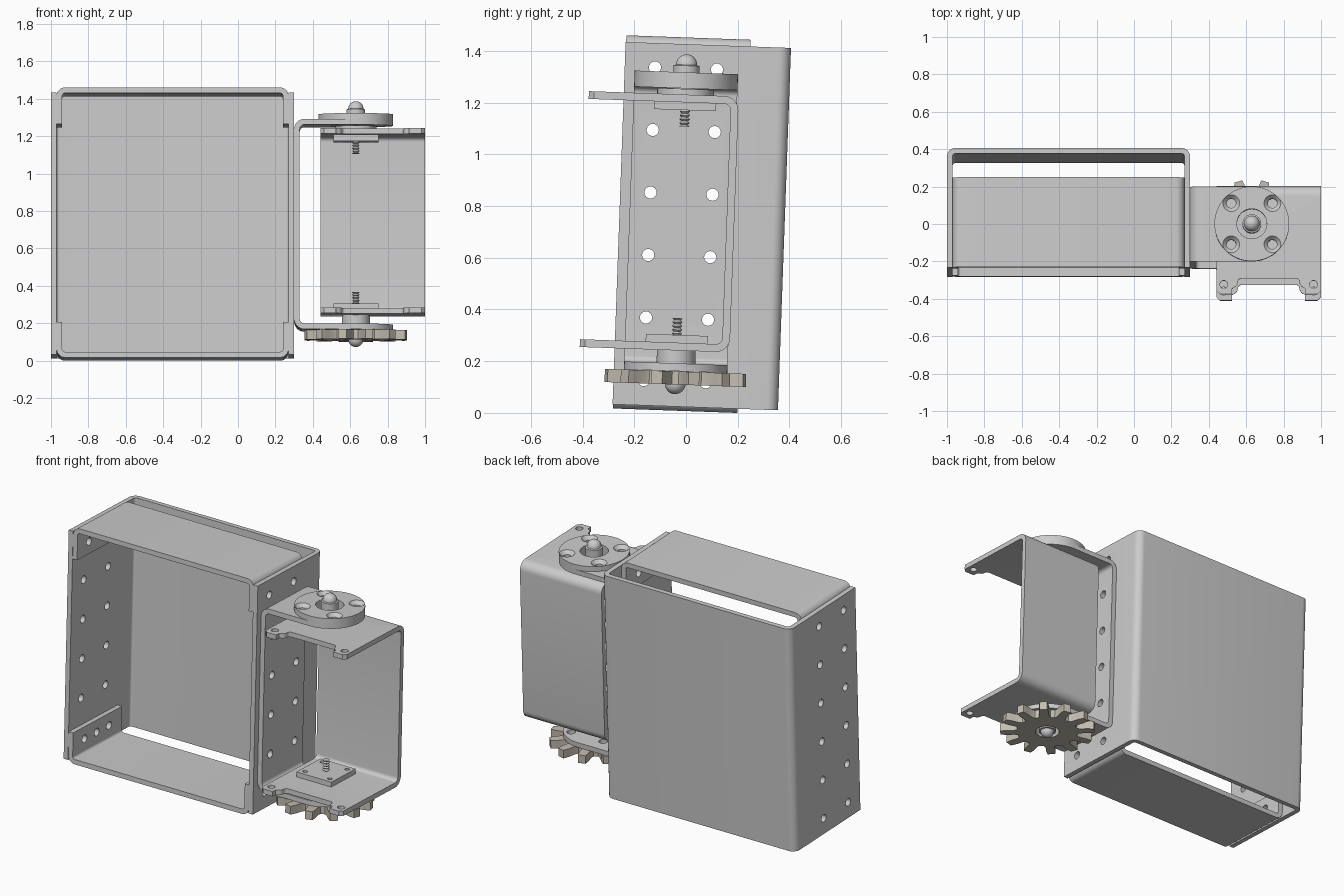
import bpy, bmesh
from math import pi, cos, sin, radians
from mathutils import Matrix, Vector

if "Cube" in bpy.data.objects:
    bpy.data.objects.remove(bpy.data.objects["Cube"])

TILT = -0.036          # whole assembly leans back slightly
AX, AY = 0.63, -0.046  # hinge axis
parts = []


def finish(name, bm, part=True):
    bmesh.ops.recalc_face_normals(bm, faces=bm.faces)
    me = bpy.data.meshes.new(name)
    bm.to_mesh(me)
    bm.free()
    ob = bpy.data.objects.new(name, me)
    bpy.context.collection.objects.link(ob)
    if part:
        parts.append(ob)
    return ob


def prism(name, outlines, axis, lo, hi, part=True):
    """Extrude 2D outlines along an axis."""
    place = {'x': lambda p, h: (h, p[0], p[1]),
             'y': lambda p, h: (p[0], h, p[1]),
             'z': lambda p, h: (p[0], p[1], h)}[axis]
    bm = bmesh.new()
    for pts in outlines:
        a = [bm.verts.new(place(p, lo)) for p in pts]
        b = [bm.verts.new(place(p, hi)) for p in pts]
        bm.faces.new(a)
        bm.faces.new(b[::-1])
        for i in range(len(pts)):
            j = (i + 1) % len(pts)
            bm.faces.new((a[i], b[i], b[j], a[j]))
    return finish(name, bm, part)


def arc(cx, cy, r, a0, a1, n):
    return [(cx + r * cos(radians(a0 + (a1 - a0) * i / n)),
             cy + r * sin(radians(a0 + (a1 - a0) * i / n))) for i in range(n + 1)]


def circle(cx, cy, r, n=24):
    return arc(cx, cy, r, 0, 360, n)[:-1]


def channel(a0, a1, b0, b1, R, t=0.03, swap=False):
    """U section: base at b0 from a0 to a1, legs reaching b1, rounded bends."""
    w, d, s = a1 - a0, abs(b1 - b0), (1 if b1 > b0 else -1)
    pts = [(0, d)] + arc(R, R, R, 180, 270, 8) + arc(w - R, R, R, 270, 360, 8) + [(w, d), (w - t, d)]
    pts += arc(w - R, R, R - t, 360, 270, 8) + arc(R, R, R - t, 270, 180, 8) + [(t, d)]
    pts = [(a0 + x, b0 + s * y) for x, y in pts]
    return [(y, x) for x, y in pts] if swap else pts


def lathe(name, profile, closed=False, steps=48, part=True, c=(AX, AY)):
    """Spin an (r, z) profile about a vertical axis."""
    bm = bmesh.new()
    vs = [bm.verts.new((c[0] + r, c[1], z)) for r, z in profile]
    es = [bm.edges.new(e) for e in zip(vs, vs[1:])]
    if closed:
        es.append(bm.edges.new((vs[-1], vs[0])))
    bmesh.ops.spin(bm, geom=vs + es, cent=(c[0], c[1], 0), axis=(0, 0, 1),
                   angle=2 * pi, steps=steps)
    bmesh.ops.remove_doubles(bm, verts=bm.verts, dist=1e-5)
    return finish(name, bm, part)


def boolean(ob, cutter, op='DIFFERENCE'):
    m = ob.modifiers.new('cut', 'BOOLEAN')
    m.object, m.operation, m.solver = cutter, op, 'EXACT'
    bpy.context.view_layer.objects.active = ob
    bpy.ops.object.modifier_apply(modifier=m.name)


def drop(*obs):
    for ob in obs:
        bpy.data.objects.remove(ob, do_unlink=True)


# Hole cutters through the side walls
rows = [0.121 + 0.242 * i for i in range(6)]
wall_holes = prism('wall_holes', [circle(y, z, 0.0235) for y in (-0.168, 0.072) for z in rows],
                   'x', -1.1, 0.4, False)
mid_holes = prism('mid_holes', [circle(-0.048, z, 0.0235) for z in (rows[0], rows[-1])],
                  'x', -1.1, 0.4, False)

# Large back shell and the two inner end channels
shell = prism('back_shell', [channel(-1.0, 0.3, 0.355, -0.285, 0.045)], 'z', 0.023, 1.425)
top = prism('top_channel', [channel(-0.97, 0.27, 1.451, 1.255, 0.045)], 'y', -0.283, 0.198)
bottom = prism('bottom_channel', [channel(-0.97, 0.27, 0.007, 0.196, 0.045)], 'y', -0.283, 0.198)
for ob in (shell, top, bottom):
    boolean(ob, wall_holes)
for ob in (top, bottom):
    boolean(ob, mid_holes)

# Hinge bracket with round-ended arms
hinge = prism('hinge_bracket', [channel(0.16, 1.284, 0.3, 0.9, 0.055, swap=True)], 'y', AY - 0.2, AY + 0.2)
stadium = prism('stadium', [[(0.2, AY + 0.2), (0.2, AY - 0.2)] + arc(AX, AY, 0.2, -90, 90, 32)],
                'z', -0.5, 2, False)
boolean(hinge, stadium, 'INTERSECT')
boolean(hinge, wall_holes)
corners = [(AX + i * 0.11, AY + j * 0.11) for i in (-1, 1) for j in (-1, 1)]
arm_holes = prism('arm_holes', [circle(x, y, 0.025) for x, y in corners] + [circle(AX, AY, 0.08, 48)],
                  'z', -0.5, 2, False)
boolean(hinge, arm_holes)

# Swinging bracket with notched mounting tabs
swing = prism('swing_bracket', [channel(0.24, 1.23, 0.16, -0.42, 0.055, swap=True)], 'x', 0.44, 1.0)
x0, x1, yt, yn = 0.44, 1.0, -0.42, -0.355
left = [(x0, 0.3), (x0, yt + 0.02), (x0 + 0.02, yt), (x0 + 0.085, yt), (x0 + 0.085, -0.39)]
left += arc(x0 + 0.085, yn, 0.03, -90, 0, 6)[1:-1]
left += [(x0 + 0.115, yn + 0.002)]
left = left[:-1] + arc(x0 + 0.135, yn, 0.02, 180, 90, 6)
right = [(x0 + x1 - x, y) for x, y in reversed(left)]
outline = prism('outline', [left + right], 'z', -0.5, 2, False)
boolean(swing, outline, 'INTERSECT')
tab_holes = prism('tab_holes', [circle(x, -0.368, 0.021) for x in (0.48, 0.96)], 'z', -0.5, 2, False)
boolean(swing, tab_holes)

# Top disc with countersunk holes
disc = lathe('top_disc', [(0.08, 1.284), (0.2, 1.284), (0.2, 1.316), (0.08, 1.316)], True, 64)
for c in corners:
    sink = lathe('sink', [(0, 1.27), (0.025, 1.27), (0.025, 1.295), (0.045, 1.3161), (0.045, 1.33), (0, 1.33)],
                 steps=24, part=False, c=c)
    boolean(disc, sink)
    drop(sink)

# Hubs, pads, domed pins and threaded ends
lathe('top_hub', [(0, 1.23), (0.11, 1.23), (0.11, 1.252), (0, 1.252)])
lathe('bottom_hub', [(0, 0.24), (0.075, 0.24), (0.075, 0.19), (0, 0.19)])


def dome(r, z, s):
    return [(r * cos(i * pi / 16), z + s * r * sin(i * pi / 16)) for i in range(8)] + [(0, z + s * r)]


lathe('top_pin', [(0, 1.25), (0.05, 1.25), (0.05, 1.342)] + dome(0.041, 1.345, 1))
lathe('bottom_pin', [(0, 0.2), (0.05, 0.2), (0.05, 0.112)] + dome(0.04, 0.111, -1))
for name, z, s in (('top', 1.2, -1), ('bottom', 0.27, 1)):
    lo, hi = sorted((z, z + s * 0.03))
    h = 0.12
    pad = prism(name + '_pad', [[(AX - h, AY - h), (AX + h, AY - h), (AX + h, AY + h), (AX - h, AY + h)]],
                'z', lo, hi)
    pad_holes = prism('pad_holes', [circle(AX + i * 0.085, AY + j * 0.085, 0.014, 16)
                                    for i in (-1, 1) for j in (-1, 1)], 'z', lo - .1, hi + .1, False)
    boolean(pad, pad_holes)
    drop(pad_holes)
    thread = [(0.013 if i % 2 else 0.02, z + s * (0.02 + 0.0075 * i)) for i in range(11)]
    lathe(name + '_thread', [(0, thread[0][1])] + thread + [(0, thread[-1][1])], steps=20)

# Twelve-tooth gear
teeth = []
for k in range(12):
    for da, r in ((-11, 0.18), (-8, 0.195), (-6.5, 0.245), (-4.5, 0.278),
                  (4.5, 0.278), (6.5, 0.245), (8, 0.195), (11, 0.18)):
        a = radians(15 + 30 * k + da)
        teeth.append((AX + r * cos(a), AY + r * sin(a)))
gear = prism('gear', [teeth], 'z', 0.108, 0.159)
bore = prism('bore', [circle(AX, AY, 0.07, 48)], 'z', 0, 0.3, False)
boolean(gear, bore)
mat = bpy.data.materials.new('gear_metal')
mat.diffuse_color = (0.55, 0.51, 0.44, 1)
mat.use_nodes = True
mat.node_tree.nodes["Principled BSDF"].inputs["Base Color"].default_value = mat.diffuse_color
gear.data.materials.clear()
gear.data.materials.append(mat)

drop(wall_holes, mid_holes, stadium, arm_holes, outline, tab_holes, bore)

# Lean the assembly and shade
bpy.ops.object.select_all(action='DESELECT')
for ob in parts:
    ob.data.transform(Matrix.Rotation(TILT, 4, 'X'))
    ob.select_set(True)
bpy.context.view_layer.objects.active = gear
bpy.ops.object.shade_smooth_by_angle(angle=radians(30))
